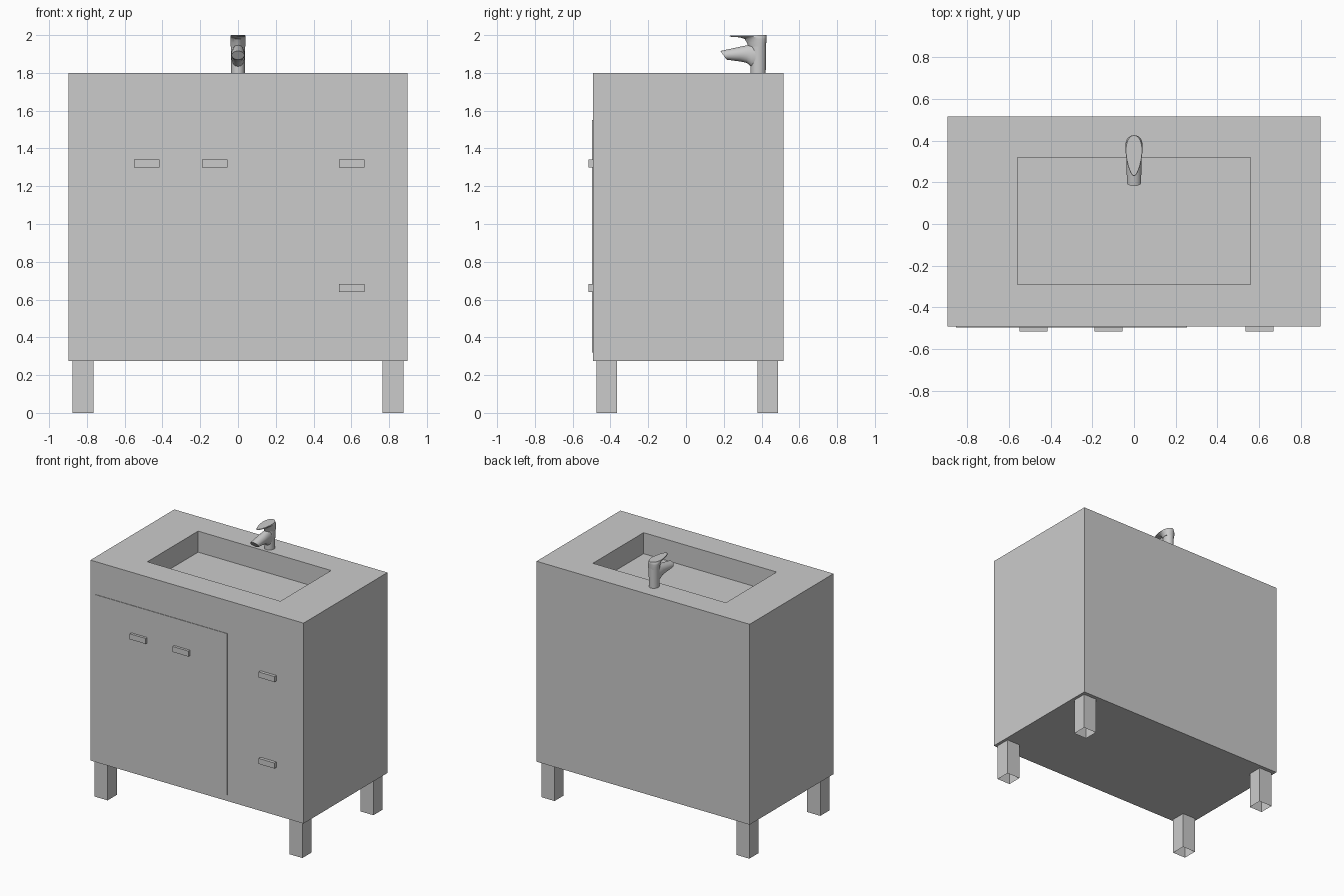
import bpy, bmesh
from math import sin, cos, tau, radians

if "Cube" in bpy.data.objects:
    bpy.data.objects.remove(bpy.data.objects["Cube"])


def finish(name, bm, smooth=False):
    bmesh.ops.recalc_face_normals(bm, faces=bm.faces)
    mesh = bpy.data.meshes.new(name)
    bm.to_mesh(mesh)
    bm.free()
    ob = bpy.data.objects.new(name, mesh)
    bpy.context.collection.objects.link(ob)
    if smooth:
        bpy.ops.object.select_all(action='DESELECT')
        ob.select_set(True)
        bpy.context.view_layer.objects.active = ob
        bpy.ops.object.shade_smooth_by_angle(angle=radians(35))
    return ob


def rect(bm, x0, x1, y0, y1, z):
    return [bm.verts.new((x, y, z)) for x, y in ((x0, y0), (x1, y0), (x1, y1), (x0, y1))]


def skin(bm, rings, start=True, end=True):
    """Join successive rings with quads and cap the ends."""
    for a, b in zip(rings, rings[1:]):
        for i in range(len(a)):
            j = (i + 1) % len(a)
            bm.faces.new((a[i], a[j], b[j], b[i]))
    if start:
        bm.faces.new(rings[0][::-1])
    if end:
        bm.faces.new(rings[-1])


def box(name, x0, x1, y0, y1, z0, z1, bottom=True):
    bm = bmesh.new()
    skin(bm, [rect(bm, x0, x1, y0, y1, z0), rect(bm, x0, x1, y0, y1, z1)], start=bottom)
    return finish(name, bm)


def loft(name, sections, taper=0.0, n=24):
    """Oval sections spanning two (y, z) points, with a half width in x."""
    bm = bmesh.new()
    rings = []
    for (ya, za), (yb, zb), w in sections:
        ring = []
        for i in range(n):
            c, s = cos(tau * i / n), sin(tau * i / n)
            ring.append(bm.verts.new((w * s * (1 - taper * c),
                                      (ya + yb) / 2 + c * (ya - yb) / 2,
                                      (za + zb) / 2 + c * (za - zb) / 2)))
        rings.append(ring)
    skin(bm, rings)
    return finish(name, bm, smooth=True)


FRONT, BACK, BASE, TOP = -0.493, 0.516, 0.275, 1.80

# Cabinet with the sunken basin in its top
bm = bmesh.new()
basin = (-0.56, 0.56, -0.29, 0.32)
skin(bm, [rect(bm, -0.897, 0.897, FRONT, BACK, BASE),
          rect(bm, -0.897, 0.897, FRONT, BACK, TOP),
          rect(bm, *basin, TOP),
          rect(bm, *basin, TOP - 0.16)])
finish("cabinet_with_basin", bm)

# Hollow legs, open underneath
for side, x in (("left", -0.82), ("right", 0.82)):
    for end, y in (("front", -0.42), ("back", 0.433)):
        box(f"{end}_{side}_leg", x - 0.055, x + 0.055, y - 0.055, y + 0.055,
            0, BASE, bottom=False)

# Thin double door panel
box("door_panel", -0.855, 0.255, FRONT - 0.004, FRONT, 0.32, 1.55)

# Door and drawer handles
for name, x, z in (("left_door_handle", -0.483, 1.32), ("right_door_handle", -0.123, 1.32),
                   ("upper_drawer_handle", 0.602, 1.32), ("lower_drawer_handle", 0.602, 0.662)):
    box(name, x - 0.067, x + 0.067, -0.516, FRONT, z - 0.021, z + 0.021)

# Tap column
loft("tap_body", [((0.342, TOP), (0.422, TOP), 0.036),
                  ((0.342, 1.96), (0.424, 1.96), 0.037)])

# Tap spout, from the column out to the slanted tip
loft("tap_spout", [((0.375, 1.955), (0.375, 1.82), 0.034),
                   ((0.345, 1.95), (0.345, 1.832), 0.036),
                   ((0.32, 1.945), (0.322, 1.853), 0.036),
                   ((0.28, 1.937), (0.29, 1.86), 0.036),
                   ((0.182, 1.916), (0.215, 1.87), 0.034)])

# Tap lever, flaring forward from the column
loft("tap_lever", [((0.33, 1.94), (0.423, 1.94), 0.037),
                   ((0.322, 1.96), (0.425, 1.96), 0.038),
                   ((0.31, 1.98), (0.426, 1.98), 0.039),
                   ((0.285, 1.988), (0.427, 1.988), 0.039),
                   ((0.23, 1.992), (0.427, 1.992), 0.039),
                   ((0.232, 1.997), (0.426, 2.0), 0.037)], taper=0.3)
